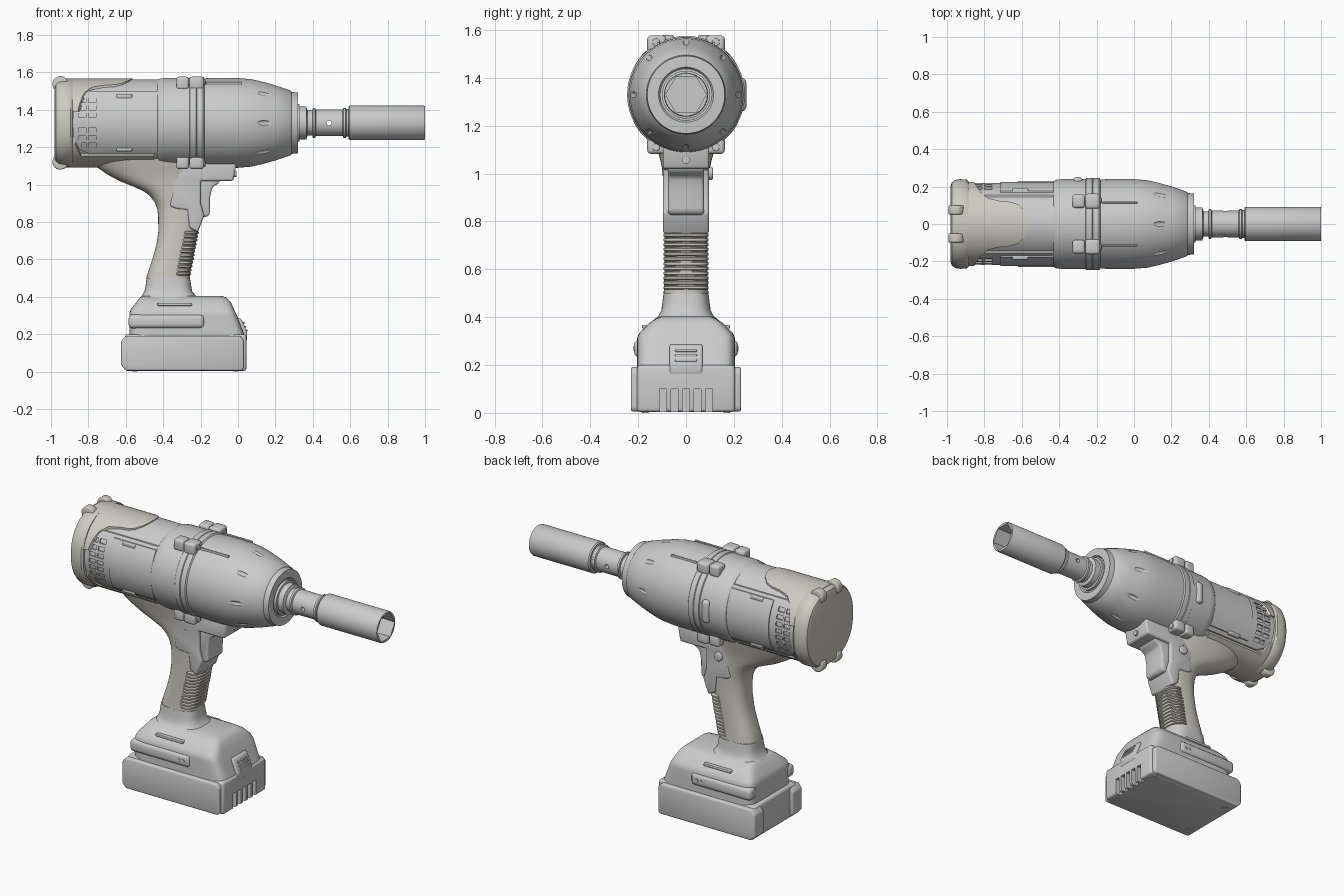
import bpy, bmesh
from math import sin, cos, pi, copysign, radians
from mathutils import Matrix, Vector

if "Cube" in bpy.data.objects:
    bpy.data.objects.remove(bpy.data.objects["Cube"])

ZC = 1.33  # height of the motor axis
cream = bpy.data.materials.new("cream")
cream.diffuse_color = (0.62, 0.60, 0.54, 1)
cream.use_nodes = True
cream.node_tree.nodes["Principled BSDF"].inputs["Base Color"].default_value = cream.diffuse_color


def finish(name, bm, mat=None, bevel=0):
    bmesh.ops.recalc_face_normals(bm, faces=bm.faces[:])
    me = bpy.data.meshes.new(name)
    bm.to_mesh(me)
    bm.free()
    ob = bpy.data.objects.new(name, me)
    bpy.context.collection.objects.link(ob)
    if mat:
        me.materials.append(mat)
    if bevel:
        m = ob.modifiers.new("bevel", 'BEVEL')
        m.width, m.segments, m.limit_method, m.angle_limit = bevel, 3, 'ANGLE', radians(35)
        apply(ob, m)
    return ob


def apply(ob, m):
    bpy.context.view_layer.objects.active = ob
    bpy.ops.object.modifier_apply(modifier=m.name)


def boolean(ob, cutter, op='DIFFERENCE'):
    m = ob.modifiers.new("bool", 'BOOLEAN')
    m.operation, m.object, m.solver = op, cutter, 'EXACT'
    apply(ob, m)
    bpy.data.objects.remove(cutter)
    return ob


def loft(name, secs, axis='x', n=2, segs=64, mat=None):
    """Superellipse sections (t, low, high, half width in y) along x or z."""
    bm = bmesh.new()
    rings = []
    for t, lo, hi, w in secs:
        ring = []
        for i in range(segs):
            a = 2 * pi * (i + .5) / segs
            c, s = (copysign(abs(f) ** (2 / n), f) for f in (cos(a), sin(a)))
            u = (lo + hi) / 2 + c * (hi - lo) / 2
            ring.append(bm.verts.new((t, s * w, u) if axis == 'x' else (u, s * w, t)))
        rings.append(ring)
    for r0, r1 in zip(rings, rings[1:]):
        for i in range(segs):
            j = (i + 1) % segs
            bm.faces.new((r0[i], r0[j], r1[j], r1[i]))
    bm.faces.new(rings[0])
    bm.faces.new(rings[-1])
    return finish(name, bm, mat)


def lathe(name, prof, mat=None, segs=64):
    return loft(name, [(x, ZC - r, ZC + r, r) for x, r in prof], segs=segs, mat=mat)


def tube(name, x0, x1, hy, hz, mat=None):
    return loft(name, [(x, ZC - hz, ZC + hz, hy) for x in (x0, x1)], segs=96, mat=mat)


def prism(name, pts, lo, hi, axis='y', mat=None, bevel=0):
    bm = bmesh.new()
    vs = [bm.verts.new((x, lo, v) if axis == 'y' else (x, v, lo)) for x, v in pts]
    f = bm.faces.new(vs)
    ext = bmesh.ops.extrude_face_region(bm, geom=[f])['geom']
    d = Vector((0, hi - lo, 0) if axis == 'y' else (0, 0, hi - lo))
    bmesh.ops.translate(bm, verts=[g for g in ext if isinstance(g, bmesh.types.BMVert)], vec=d)
    return finish(name, bm, mat, bevel)


def boxes(name, items, mat=None, bevel=0):
    """Boxes given as (x0, x1, y0, y1, z0, z1) joined in one object."""
    bm = bmesh.new()
    for x0, x1, y0, y1, z0, z1 in items:
        m = Matrix.Translation(((x0 + x1) / 2, (y0 + y1) / 2, (z0 + z1) / 2))
        bmesh.ops.create_cube(bm, size=1, matrix=m @ Matrix.Diagonal((x1 - x0, y1 - y0, z1 - z0, 1)))
    return finish(name, bm, mat, bevel)


def cylinders(name, items, axis, mat=None, bevel=0, segs=32):
    """Cylinders given as (centre, radius, length) joined in one object."""
    rot = {'x': Matrix.Rotation(pi / 2, 4, 'Y'), 'y': Matrix.Rotation(pi / 2, 4, 'X'), 'z': Matrix()}[axis]
    bm = bmesh.new()
    for c, r, l in items:
        bmesh.ops.create_cone(bm, cap_ends=True, segments=segs, radius1=r, radius2=r, depth=l,
                              matrix=Matrix.Translation(c) @ rot)
    return finish(name, bm, mat, bevel)


# nose housing with a ring of dimples
nose = lathe("nose_housing", [(-.2, .238), (-.1, .241), (0, .24), (.07, .234), (.13, .221), (.2, .201),
                              (.28, .174), (.287, .166), (.32, .162), (.322, .115), (.312, .108)], segs=80)
bm = bmesh.new()
for i in range(8):
    m = Matrix.Translation((0, 0, ZC)) @ Matrix.Rotation(i * pi / 4, 4, 'X') @ Matrix.Translation((.14, 0, .226))
    m = m @ Matrix.Rotation(radians(15), 4, 'Y') @ Matrix.Diagonal((.05, .016, .014, 1))
    bmesh.ops.create_uvsphere(bm, u_segments=16, v_segments=8, radius=1, matrix=m)
boolean(nose, finish("dimple_cutter", bm))
boxes("nose_ribs", [(-.17, .02, s * .115 - .005, s * .115 + .005, ZC + .18, ZC + .22) for s in (-1, 1)], bevel=.003)

# collar, flange and bolt lugs
lathe("collar", [(-.43, .228), (-.42, .236), (-.39, .24), (-.25, .241)], segs=80)
lathe("flange", [(-.262, .238), (-.256, .246), (-.224, .246), (-.221, .242), (-.218, .246), (-.186, .246),
                 (-.18, .238)], segs=80)
corners = [(a, b) for a in (-1, 1) for b in (-1, 1)]
boxes("bolt_lugs", [(x0, x1, a * .122 - w, a * .122 + w, ZC + b * .212 - .035, ZC + b * .212 + .035)
                    for a, b in corners for x0, x1, w in ((-.33, -.262, .036), (-.26, -.182, .04))], bevel=.015)
cylinders("flange_bolts", [((-.19, a * .125, ZC + b * .22), .016, .03) for a, b in corners], 'x', bevel=.003)
boxes("collar_side_tab", [(-.325, -.275, .2, .252, ZC - .07, ZC + .07)], bevel=.02)

# drive shaft and hollow hex socket
lathe("drive_shaft", [(.3, .1), (.328, .1), (.33, .088), (.365, .088), (.372, .068), (.398, .068), (.4, .08),
                      (.412, .08), (.416, .071), (.56, .071), (.564, .08), (.576, .08), (.58, .074), (.6, .074)])
boolean(bpy.data.objects["drive_shaft"], cylinders("pin_hole_cutter", [((.487, 0, ZC), .013, .4)], 'y'))
sock = lathe("socket", [(.59, .086), (.597, .092), (.994, .092), (1, .089)])
boolean(sock, cylinders("hex_cutter", [((.9, 0, ZC), .085, .34)], 'x', segs=6), 'DIFFERENCE')

# rear motor housing and cream cap
tube("motor_housing", -.93, -.40, .212, .233)
loft("rear_cap", [(x, ZC - h, ZC + h, w) for x, h, w in ((-.98, .205, .205), (-.974, .222, .222), (-.955, .234, .236),
                                                         (-.93, .237, .24), (-.895, .237, .238), (-.885, .234, .23))],
     n=2.25, mat=cream)
half = [(-.95, .26), (-.875, .26), (-.85, .215), (-.82, .17), (-.78, .138), (-.72, .124), (-.66, .118),
        (-.62, .105), (-.585, .072), (-.57, .035)]
tongue = half + [(-.565, 0)] + [(x, -y) for x, y in reversed(half)]
boolean(tube("cap_top_tongue", -.95, -.4, .232, .238, cream),
        prism("tongue_cutter", tongue, ZC + .06, 2, 'z'), 'INTERSECT')
belly = [(-.95, .2), (-.87, .2), (-.84, .15), (-.45, .15)]
boolean(tube("cap_belly", -.95, -.4, .225, .238, cream),
        prism("belly_cutter", belly + [(x, -y) for x, y in reversed(belly)], .9, ZC - .06, 'z'), 'INTERSECT')
cylinders("cap_bumpers", [((-.95, a * .075, ZC + b * .208), .042, .048) for a, b in corners], 'y', cream, bevel=.008)

# side panels with vent slots, raised plate and clips
outline = [(-.42, 1.165), (-.8, 1.165), (-.85, 1.19), (-.88, 1.25), (-.885, 1.33), (-.88, 1.41),
           (-.85, 1.475), (-.8, 1.5), (-.42, 1.5)]
for s, side in ((-1, "right"), (1, "left")):
    lo, hi = sorted((s * .1, s * .4))
    panel = boolean(tube("vent_panel_" + side, -.95, -.4, .22, .241),
                    prism("panel_cutter", outline, lo, hi), 'INTERSECT')
    slots = []
    for i in range(7):
        z = 1.21 + i * .04
        lo, hi = sorted((s * .12, s * .3))
        x0 = -.853 + (.02 if i in (0, 6) else 0)
        slots += [(x0, -.812, lo, hi, z - .012, z + .012), (-.8, -.758, lo, hi, z - .012, z + .012)]
    boolean(panel, boxes("slot_cutter", slots))
    boolean(tube("side_plate_" + side, -.715, -.43, .226, .246),
            boxes("plate_cutter", [(-.8, -.3, lo, hi, 1.185, 1.485)]), 'INTERSECT')
    y0, y1 = sorted((s * .13, s * .19))
    boxes("panel_clips_" + side, [(-.65, -.565, y0, y1, z - .012, z + .012) for z in (1.19, 1.472)], bevel=.006)

# handle and ribbed grip
loft("handle", [(.40, -.51, -.24, .105), (.457, -.492, -.252, .097), (.51, -.488, -.258, .093),
                (.56, -.472, -.25, .091), (.62, -.452, -.237, .09), (.68, -.436, -.227, .09), (.75, -.426, -.215, .09),
                (.83, -.427, -.19, .09), (.87, -.432, -.19, .091), (.905, -.445, -.19, .092), (.94, -.472, -.2, .093),
                (.965, -.505, -.2, .094), (.99, -.56, -.2, .096), (1.02, -.635, -.2, .1), (1.055, -.70, -.2, .107),
                (1.09, -.75, -.2, .117), (1.14, -.8, -.2, .13)], 'z', n=2.5, mat=cream)
ribs = []
for i in range(12):
    z = .515 + i * .02
    f = (z - .515) / .22
    for dz, g in ((0, -.004), (.004, .005), (.013, .005), (.017, -.004)):
        ribs.append((z + dz, -.36 + .05 * f, -.257 + .043 * f + g, .09 + g))
loft("grip_ribs", ribs, 'z', n=2.5, mat=cream)

# trigger housing, trigger, direction button
prism("trigger_housing", [(-.45, 1.13), (-.45, 1.09), (-.405, 1.07), (-.37, 1.03), (-.35, .96), (-.365, .885),
                          (-.33, .87), (-.27, .865), (-.26, .77), (-.215, .745), (-.18, .835), (-.2, .9),
                          (-.2, 1.02), (-.025, 1.02), (-.01, 1.1), (-.01, 1.13)], -.097, .097, bevel=.012)
prism("trigger", [(-.24, 1.04), (-.09, 1.04), (-.1, 1.01), (-.138, .985), (-.15, .93), (-.15, .845), (-.165, .828),
                  (-.2, .828), (-.24, .9)], -.075, .075, bevel=.018)
cylinders("direction_button", [((-.29, .09, 1.0), .026, .045)], 'y', bevel=.006)
cylinders("housing_pin", [((-.29, -.095, 1.0), .008, .01)], 'y')
cylinders("housing_screw", [((-.015, 0, 1.057), .016, .012)], 'x')

# foot
loft("foot", [(.405, -.51, -.085, .1), (.395, -.525, -.06, .125), (.375, -.54, -.04, .155), (.335, -.572, -.022, .195),
              (.315, -.58, -.012, .204), (.3, -.581, -.005, .205), (.17, -.58, .045, .205)], 'z', n=9, segs=96)
loft("foot_neck", [(.385, -.535, -.2, .14), (.405, -.515, -.225, .115), (.43, -.5, -.245, .103),
                   (.46, -.494, -.25, .099), (.5, -.489, -.257, .094)], 'z', n=3)

# battery with slotted front, side rails, screws and latch
battery = boxes("battery", [(-.605, .045, -.205, .205, .004, .2)], bevel=.014)
boolean(battery, boxes("slot_cutter", [(.012, .1, y - .015, y + .015, -.02, .1)
                                       for y in (-.096, -.048, 0, .048, .096)]))
rail = [(-.6, .006), (.02, .006), (.03, .02), (.03, .17), (.01, .192), (-.6, .192), (-.625, .165), (-.625, .035)]
for s, side in ((-1, "right"), (1, "left")):
    lo, hi = sorted((s * .14, s * .23))
    prism("battery_rail_" + side, rail, lo, hi, bevel=.008)
    lo, hi = sorted((s * .15, s * .217))
    boxes("slide_bar_" + side, [(-.585, -.18, lo, hi, .232, .306)], bevel=.022)
    cylinders("bar_screws_" + side, [((x, s * .217, .269), .011, .006) for x in (-.25, -.222)], 'y')
    lo, hi = sorted((s * .14, s * .183))
    boxes("foot_slot_" + side, [(-.43, -.245, lo, hi, .352, .368)], bevel=.004)
cylinders("battery_screws", [((x, y, .006), .014, .012) for x in (-.55, -.01) for y in (-.17, .17)], 'z')
prism("battery_latch", [(-.03, .16), (.047, .16), (.048, .215), (.016, .285), (-.03, .29)], -.07, .07, bevel=.01)
boxes("latch_grips", [(.0, x, -.045, .045, z - .005, z + .005) for x, z in ((.034, .26), (.042, .24), (.05, .22))],
      bevel=.002)

# smooth shading with crisp edges
bpy.ops.object.select_all(action='SELECT')
bpy.ops.object.shade_smooth_by_angle(angle=radians(32))
